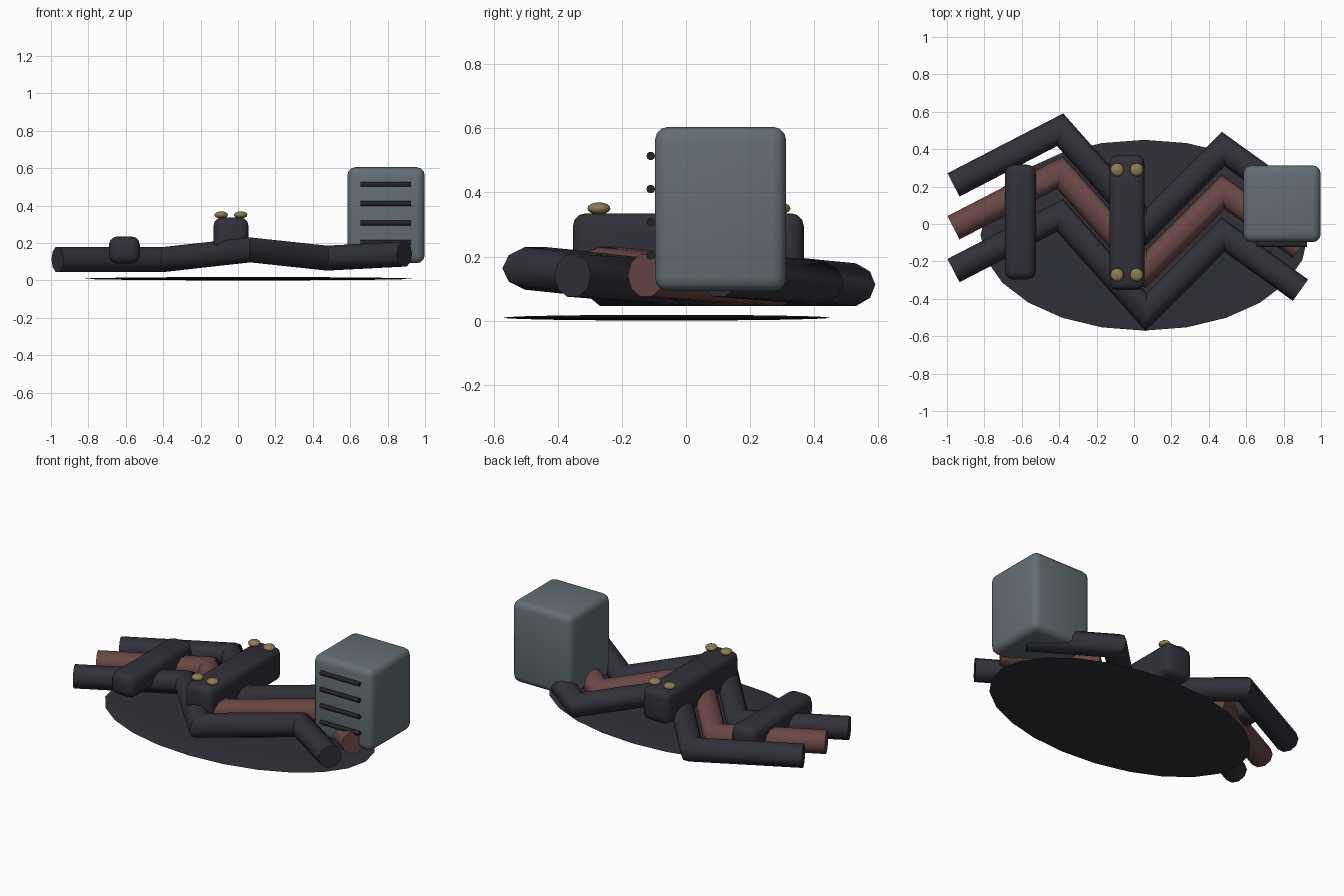
import bpy, bmesh, math
from mathutils import Vector, Matrix

if "Cube" in bpy.data.objects:
    bpy.data.objects.remove(bpy.data.objects["Cube"])


def material(name, rgb):
    m = bpy.data.materials.new(name)
    m.diffuse_color = (*rgb, 1)
    m.use_nodes = True
    m.node_tree.nodes["Principled BSDF"].inputs["Base Color"].default_value = m.diffuse_color
    return m


charcoal = material("charcoal", (0.030, 0.030, 0.040))
black = material("black", (0.018, 0.018, 0.023))
rust = material("rust brown", (0.140, 0.062, 0.058))
steel = material("grey steel", (0.125, 0.160, 0.175))
brass = material("brass", (0.270, 0.205, 0.085))


def finish(name, bm, mat, angle):
    bmesh.ops.recalc_face_normals(bm, faces=bm.faces[:])
    me = bpy.data.meshes.new(name)
    bm.to_mesh(me)
    bm.free()
    me.materials.append(mat)
    ob = bpy.data.objects.new(name, me)
    bpy.context.collection.objects.link(ob)
    bpy.ops.object.select_all(action='DESELECT')
    ob.select_set(True)
    bpy.context.view_layer.objects.active = ob
    bpy.ops.object.shade_smooth_by_angle(angle=math.radians(angle))
    return ob


def ellipsoid(name, centre, radii, mat, segs, rings):
    bm = bmesh.new()
    bmesh.ops.create_uvsphere(
        bm, u_segments=segs, v_segments=rings, radius=1,
        matrix=Matrix.Translation(centre) @ Matrix.Diagonal((*radii, 1)))
    return finish(name, bm, mat, 60)


def rounded_box(name, lo, hi, bevel, mat):
    lo, hi = Vector(lo), Vector(hi)
    bm = bmesh.new()
    bmesh.ops.create_cube(
        bm, size=1,
        matrix=Matrix.Translation((lo + hi) / 2) @ Matrix.Diagonal((*(hi - lo), 1)))
    bmesh.ops.bevel(bm, geom=bm.edges[:], offset=bevel, segments=3,
                    profile=0.5, affect='EDGES')
    return finish(name, bm, mat, 40)


def mitred_tube(name, points, radius, mat, sides=10):
    pts = [Vector(p) for p in points]
    bm = bmesh.new()
    rings = []
    for i, p in enumerate(pts):
        before = (p - pts[i - 1]) if i else (pts[1] - p)
        after = (pts[i + 1] - p) if i < len(pts) - 1 else before
        n1 = Vector((-before.y, before.x, 0)).normalized()
        n2 = Vector((-after.y, after.x, 0)).normalized()
        m = (n1 + n2).normalized()
        m /= m.dot(n1)                       # widen the ring at each mitre
        ring = []
        for k in range(sides):
            a = math.tau * k / sides
            ring.append(bm.verts.new(
                p + m * radius * math.cos(a) + Vector((0, 0, radius * math.sin(a)))))
        rings.append(ring)
    for a, b in zip(rings, rings[1:]):
        for k in range(sides):
            j = (k + 1) % sides
            bm.faces.new((a[k], a[j], b[j], b[k]))
    bm.faces.new(rings[0])
    bm.faces.new(rings[-1])
    return finish(name, bm, mat, 40)


# Thin oval patch underneath
ellipsoid("ground_patch", (0.055, -0.06, 0.009), (0.875, 0.51, 0.009), charcoal, 24, 12)

# Three parallel zigzag cables
zigzag = [(-0.965, -0.02, 0.112), (-0.395, 0.275, 0.112), (0.065, -0.242, 0.163),
          (0.477, 0.172, 0.119), (0.89, -0.125, 0.141)]
for name, dy, mat in (("front_cable", -0.229, charcoal),
                      ("middle_cable", 0.0, rust),
                      ("back_cable", 0.229, charcoal)):
    mitred_tube(name, [(x, y + dy, z) for x, y, z in zigzag], 0.07, mat)

# Clamps across the cables
rounded_box("low_clamp", (-0.69, -0.297, 0.09), (-0.525, 0.317, 0.235), 0.045, charcoal)
rounded_box("tall_clamp", (-0.13, -0.353, 0.13), (0.055, 0.368, 0.335), 0.04, charcoal)

# Brass bolts on the tall clamp
for i, y in enumerate((-0.272, 0.29)):
    for j, x in enumerate((-0.09, 0.014)):
        ellipsoid(f"bolt_{i}{j}", (x, y, 0.35), (0.036, 0.036, 0.019), brass, 12, 8)

# Steel housing with vent bars on its front
rounded_box("housing", (0.585, -0.097, 0.092), (0.998, 0.313, 0.605), 0.042, steel)
for i in range(4):
    bm = bmesh.new()
    bmesh.ops.create_cone(
        bm, cap_ends=True, segments=10, radius1=0.0135, radius2=0.0135, depth=0.27,
        matrix=Matrix.Translation((0.789, -0.11, 0.514 - 0.1035 * i))
        @ Matrix.Rotation(math.pi / 2, 4, 'Y'))
    finish(f"vent_bar_{i}", bm, black, 40)
